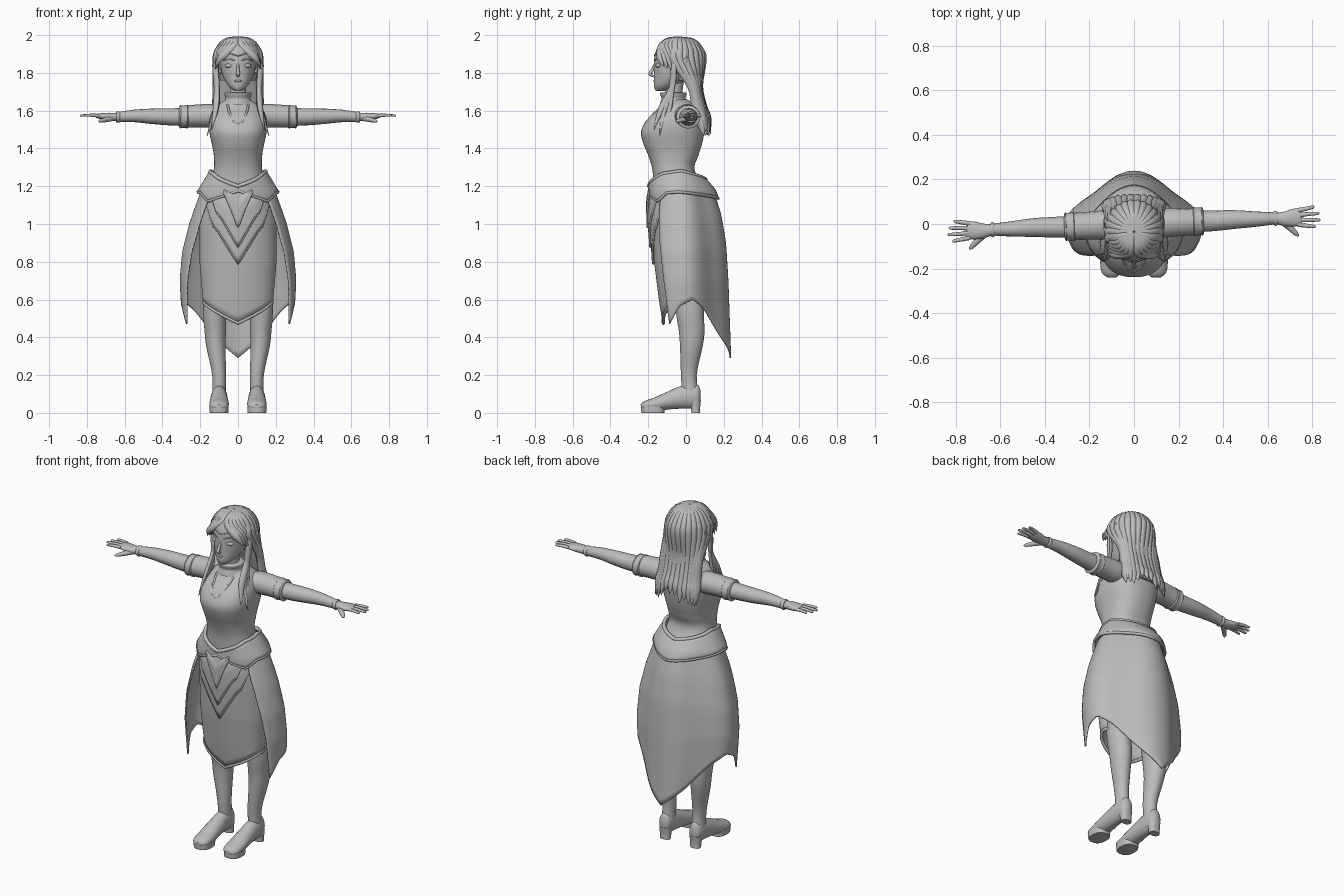
import bpy, bmesh, random
from math import sin, cos, pi, radians, asin, copysign
from mathutils import Vector

random.seed(4)
if "Cube" in bpy.data.objects:
    bpy.data.objects.remove(bpy.data.objects["Cube"])

GREY = (0.5, 0.5, 0.5, 1)
clay = bpy.data.materials.new("plain grey")
clay.use_nodes = True
clay.diffuse_color = GREY
clay.node_tree.nodes["Principled BSDF"].inputs["Base Color"].default_value = GREY
UP, FRONT, OUT = Vector((0, 0, 1)), Vector((0, -1, 0)), Vector((1, 0, 0))
SIDES = (("left", 1), ("right", -1))


def build(name, rings, wrap=True, cap=True, thick=0):
    """Skin a list of point rings into one smooth object."""
    bm = bmesh.new()
    rows = [[bm.verts.new(p) for p in ring] for ring in rings]
    for a, b in zip(rows, rows[1:]):
        n = len(a)
        for i in range(n if wrap else n - 1):
            j = (i + 1) % n
            bm.faces.new((a[i], a[j], b[j], b[i]))
    if cap:
        bm.faces.new(rows[0])
        bm.faces.new(rows[-1])
    bmesh.ops.recalc_face_normals(bm, faces=bm.faces)
    mesh = bpy.data.meshes.new(name)
    bm.to_mesh(mesh)
    bm.free()
    mesh.materials.append(clay)
    mesh.polygons.foreach_set("use_smooth", [True] * len(mesh.polygons))
    mesh.set_sharp_from_angle(angle=radians(50))
    obj = bpy.data.objects.new(name, mesh)
    bpy.context.collection.objects.link(obj)
    if thick:
        mod = obj.modifiers.new("thickness", "SOLIDIFY")
        mod.thickness, mod.offset = thick, 0


def smooth(rows, steps=4):
    """Catmull-Rom interpolation of rows of numbers."""
    out = []
    for i in range(len(rows) - 1):
        quad = [rows[max(0, i - 1)], rows[i], rows[i + 1], rows[min(len(rows) - 1, i + 2)]]
        for k in range(steps):
            t = k / steps
            out.append([b + t * ((c - a) + t * ((2*a - 5*b + 4*c - d) + t * (3*b - a - 3*c + d))) / 2
                        for a, b, c, d in zip(*quad)])
    return out + [list(rows[-1])]


def lerp(x, table):
    """Piecewise linear lookup in (key, value) pairs with rising keys."""
    if x <= table[0][0]:
        return table[0][1]
    for (a, p), (b, q) in zip(table, table[1:]):
        if x <= b:
            return p + (q - p) * (x - a) / (b - a)
    return table[-1][1]


def stack(name, rows, side=1, n=32, power=1):
    """Horizontal ovals given as z, centre x, centre y, radius x, radius y."""
    turn = [2 * pi * (i + .5) / n for i in range(n)]
    oval = [[copysign(abs(v) ** power, v) for v in (cos(a), sin(a))] for a in turn]
    build(name, [[Vector((side * (cx + rx * u), cy + ry * v, z)) for u, v in oval]
                 for z, cx, cy, rx, ry in smooth(rows)])


def tube(name, rows, ref=UP, side=1, n=10, steps=4):
    """Path of x, y, z, width, depth; depth lies along ref."""
    rows = smooth(rows, steps)
    pts = [Vector((side * r[0], r[1], r[2])) for r in rows]
    rings = []
    for i, p in enumerate(pts):
        along = pts[min(i + 1, len(pts) - 1)] - pts[max(i - 1, 0)]
        w = along.cross(ref).normalized()
        v = w.cross(along).normalized()
        rings.append([p + w * rows[i][3] * cos(2 * pi * k / n) + v * rows[i][4] * sin(2 * pi * k / n)
                      for k in range(n)])
    build(name, rings)


def trim(name, pts, r, ref=UP):
    tube(name, [(*p, r, r) for p in pts], ref, n=8, steps=1)


def ball(name, centre, radii, side=1):
    x, y, z = centre
    a, b, c = radii
    stack(name, [(z - c * cos(t), x, y, a * sin(t) + .0005, b * sin(t) + .0005)
                 for t in (pi * k / 8 for k in range(9))], side, 20)


# Bodice, neck, collar and head
TORSO = [(1.15, 0, -.02, .17, .15), (1.28, 0, -.065, .13, .112), (1.36, 0, -.067, .128, .132),
         (1.42, 0, -.07, .138, .154), (1.49, 0, -.07, .152, .168), (1.56, 0, -.05, .15, .15),
         (1.62, 0, -.035, .122, .1), (1.66, 0, -.055, .06, .06)]
BOXY = .82
stack("bodice", TORSO, n=48, power=BOXY)
stack("neck", [(1.6, 0, -.06, .05, .05), (1.68, 0, -.065, .043, .045), (1.76, 0, -.06, .045, .05)])
stack("collar", [(1.63, 0, -.06, .082, .08), (1.65, 0, -.064, .072, .07), (1.665, 0, -.066, .066, .064),
                 (1.685, 0, -.067, .072, .07), (1.695, 0, -.067, .07, .068), (1.696, 0, -.067, .05, .05)])
stack("head", [(1.705, 0, -.13, .018, .03), (1.73, 0, -.11, .05, .06), (1.78, 0, -.07, .08, .1),
               (1.84, 0, -.05, .095, .12), (1.9, 0, -.045, .1, .12), (1.95, 0, -.04, .085, .1),
               (1.98, 0, -.035, .04, .05)])
tube("nose", [(0, -.165, 1.845, .006, .006), (0, -.182, 1.81, .009, .01),
              (0, -.19, 1.793, .011, .009), (0, -.17, 1.782, .007, .005)], FRONT)
ball("mouth", (0, -.163, 1.757), (.022, .01, .007))


def chest(x, z):
    cy, rx, ry = (lerp(z, [(r[0], r[k]) for r in TORSO]) for k in (2, 3, 4))
    return (x, cy - ry * (1 - abs(x / rx) ** (2 / BOXY)) ** (BOXY / 2), z)


for label, s in SIDES:
    ball(label + " eye", (.043, -.145, 1.838), (.027, .016, .012), s)
    tube(label + " eyebrow", [(.02, -.166, 1.866, .003, .003), (.05, -.155, 1.874, .003, .003),
                              (.075, -.132, 1.865, .002, .002)], side=s)
    tube(label + " ear", [(.09, -.045, 1.8, .008, .008), (.112, -.03, 1.825, .024, .01),
                          (.128, -.005, 1.86, .013, .006), (.132, .005, 1.885, .002, .002)], OUT, s)
    trim(label + " neckline", [chest(s * x, z) for x, z in
                               ((.055, 1.63), (.045, 1.585), (.02, 1.54), (0, 1.52))], .006, FRONT)
tube("circlet", [(x, -.045 - (1 - (x / .102) ** 2) ** .5 * .122, 1.89 + abs(x) * .3, .003, .003)
                 for x in (k * .02 for k in range(-5, 6))])

# Arms: y drifts slightly along the span
for label, s in SIDES:
    def limb(part, rows):
        tube(label + " " + part, [(x, y + s * x * .04, z, w, d) for x, y, z, w, d in rows], UP, s, 16)

    limb("sleeve", [(.07, -.01, 1.565, .07, .05), (.14, 0, 1.572, .066, .062),
                    (.22, 0, 1.572, .062, .06), (.3, 0, 1.567, .06, .058)])
    limb("cuff", [(.264, 0, 1.568, .058, .056), (.27, 0, 1.568, .066, .063), (.278, 0, 1.568, .063, .06),
                  (.3, 0, 1.567, .062, .059), (.307, 0, 1.567, .064, .062), (.313, 0, 1.567, .05, .048)])
    limb("arm", [(.28, 0, 1.567, .048, .048), (.36, 0, 1.567, .046, .045), (.45, .002, 1.57, .042, .041),
                 (.55, 0, 1.572, .034, .033), (.64, 0, 1.565, .026, .026)])
    limb("wristband", [(.625, 0, 1.566, .028, .028), (.635, 0, 1.566, .034, .03), (.645, 0, 1.566, .028, .028)])
    limb("palm", [(.635, 0, 1.566, .024, .022), (.68, -.004, 1.567, .034, .022),
                  (.72, 0, 1.57, .04, .017), (.75, .003, 1.573, .036, .011)])
    for k, reach in enumerate((.81, .83, .835, .815)):
        y = .021 * (k - 1.5)
        limb("finger", [(.735, -y, 1.573, .011, .01), (.78, -y * 1.25, 1.576, .009, .008),
                        (reach - .006, -y * 1.4, 1.574, .007, .006), (reach, -y * 1.4, 1.574, .002, .002)])
    limb("thumb", [(.665, -.015, 1.56, .015, .015), (.7, -.045, 1.552, .014, .013),
                   (.728, -.073, 1.545, .01, .009), (.738, -.085, 1.544, .002, .002)])

    # Legs and heeled boots
    stack(label + " leg", [(.09, .1, .025, .037, .045), (.2, .1, .015, .037, .042), (.35, .117, .028, .051, .06),
                           (.43, .12, .03, .057, .068), (.55, .122, .02, .063, .075), (.85, .1, .01, .08, .09)], s)
    tube(label + " boot", [(.1, -.238, .032, .022, .012), (.1, -.215, .037, .046, .026), (.1, -.16, .046, .052, .036),
                           (.1, -.09, .065, .048, .047), (.1, -.02, .082, .043, .06), (.1, .04, .088, .039, .064),
                           (.1, .068, .088, .03, .054), (.1, .078, .088, .01, .02)], side=s, n=20)
    stack(label + " sole", [(0, .1, -.175, .048, .06), (.004, .1, -.175, .05, .062),
                            (.034, .1, -.175, .051, .063)], s, power=.8)
    stack(label + " heel", [(0, .1, .052, .031, .023), (.03, .1, .05, .032, .025),
                            (.07, .1, .045, .036, .034)], s, power=.8)


# Inner skirt with a pointed hem
def skirt(a, z):
    rx = lerp(z, [(.45, .172), (.6, .183), (.8, .2), (1.05, .2), (1.2, .17)])
    front = lerp(z, [(.45, .075), (.6, .1), (.8, .125), (1, .14), (1.2, .145)])
    return Vector((rx * sin(a), -.04 - cos(a) * (front if cos(a) > 0 else .12), z))


def hem(a):
    return lerp(abs(a), [(0, .475), (.4, .51), (1, .56), (1.4, .585), (pi, .58)])


turns = [pi * k / 32 for k in range(-32, 32)]
build("inner skirt", [[skirt(a, 1.18 + (hem(a) - 1.18) * t / 16) for a in turns] for t in range(17)],
      cap=False, thick=.008)
trim("inner skirt hem", [skirt(a, hem(a)) for a in turns + [pi]], .009)


# Layered chevron apron, hanging from under the belt
def apron(name, lower, lift):
    wide = lower[-1][0]
    xs = [wide * k / 14 for k in range(-14, 15)]

    def place(x, t):
        z = 1.19 + (lerp(abs(x), lower) - 1.19) * t
        rx = skirt(pi / 2, z).x
        return skirt(asin(max(-1, min(1, x / rx))), z) + FRONT * lift * min(1, t * 2)

    build(name, [[place(x, t / 10) for x in xs] for t in range(11)], False, False, .01)
    trim(name + " edge", [place(x, 1) for x in xs], .006, FRONT)


apron("outer apron", [(0, .79), (.1, .955), (.13, .99), (.178, 1.15)], .01)
apron("middle apron", [(0, .88), (.085, 1.03), (.11, 1.06), (.14, 1.15)], .018)
apron("inner apron", [(0, .985), (.035, 1.08), (.075, 1.17)], .024)


# Long overskirt, open at the front and drawn in towards the back
def cape(s, t):
    low = lerp(abs(s), [(0, .29), (.25, .4), (.55, .545), (.72, .6), (.88, .565), (1, .47)])
    z = 1.17 + (low - 1.17) * t
    a = s * radians(132 - 20 * t)
    pinch = 1 - (.15 * sin(2 * a) ** 2 if cos(a) > 0 else 0)
    rx = lerp(z, [(.3, .27), (.47, .292), (.7, .305), (.85, .292), (1, .255), (1.17, .195)])
    ry = lerp(z, [(.3, .235), (.7, .23), (.9, .222), (1.05, .2), (1.17, .165)])
    return Vector((rx * sin(a) * pinch, ry * cos(a) * pinch - .02 * (1 - t), z))


build("overskirt", [[cape(k / 30, t / 24) for k in range(-30, 31)] for t in range(25)], False, False, .008)


# Hip belt with pointed front panels
def belt(a, t):
    d = abs(a)
    top = lerp(d, [(0, 1.2), (1, 1.265), (1.7, 1.28), (pi, 1.235)])
    low = lerp(d, [(0, 1.175), (.5, 1.14), (.8, 1.12), (1.15, 1.165), (1.6, 1.17), (pi, 1.135)])
    z = top + (low - top) * t
    rx = lerp(z, [(1.12, .218), (1.17, .212), (1.28, .145)])
    back = lerp(z, [(1.13, .212), (1.18, .192), (1.28, .105)])
    pinch = 1 - (.08 * t * sin(2 * a) ** 2 if cos(a) < 0 else 0)
    return Vector((rx * sin(a) * pinch, -.04 - cos(a) * pinch * (.155 if cos(a) > 0 else back), z))


build("hip belt", [[belt(a, t / 6) for a in turns] for t in range(7)], cap=False, thick=.012)
for edge, girth in ((0, .011), (1, .008)):
    trim("belt edge", [belt(a, edge) for a in turns + [pi]], girth)

# Hair: a cap, a back curtain and overlapping tapered locks
stack("hair cap", [(1.76, 0, .01, .095, .06), (1.84, 0, -.005, .108, .1), (1.9, 0, -.025, .112, .114),
                   (1.95, 0, -.035, .094, .104), (1.982, 0, -.035, .045, .05)])
stack("hair curtain", [(1.53, 0, .1, .1, .015), (1.62, 0, .075, .108, .025), (1.72, 0, .05, .105, .04),
                       (1.82, 0, .03, .1, .06)])


def scalp(a, tilt):
    return (.12 * sin(a) * sin(tilt), -.035 - .13 * cos(a) * sin(tilt), 1.865 + .122 * cos(tilt))


def lock(name, pts, wide, ref):
    sizes = [.35] + [1] * (len(pts) - 2) + [.08]
    tube(name, [(*p, wide * k, wide * k * .75) for p, k in zip(pts, sizes)], ref, n=8)


for k in range(16):
    a = radians(78 + 204 * k / 15)
    out = Vector((sin(a), -cos(a), .3))
    drop = random.uniform(0, .07)
    fall = [(sin(a) * r, y - cos(a) * .04, z) for r, y, z in
            ((.12, .035, 1.73), (.122, .058, 1.62), (.13, .078, 1.54 + drop / 2), (.135, .095, 1.46 + drop))]
    lock("back lock", [scalp(a, t) for t in (.03, .6, 1.1, 1.55)] + fall, .021, out)
for label, s in SIDES:
    for k in range(6):
        a = s * radians(14 + 12 * k)
        ends = [(s * (.088 + .006 * k), -.14 + .02 * k, 1.885), (s * .122, -.115 + .02 * k, 1.83 - .008 * k)]
        lock(label + " fringe", [scalp(a, t) for t in (.03, .5, .9)] + ends, .02,
             Vector((sin(a), -cos(a), .4)))
    for x, y, tip in ((.165, -.14, 1.465), (.14, -.17, 1.5), (.15, -.1, 1.53)):
        path = [(.1, -.07, 1.92), (.118, -.065, 1.83), (.112, -.075, 1.72), (.118, y * .6 - .03, 1.61), (x, y, tip)]
        lock(label + " front lock", [(s * px, py, pz) for px, py, pz in path], .018, Vector((s, -1, 0)))
